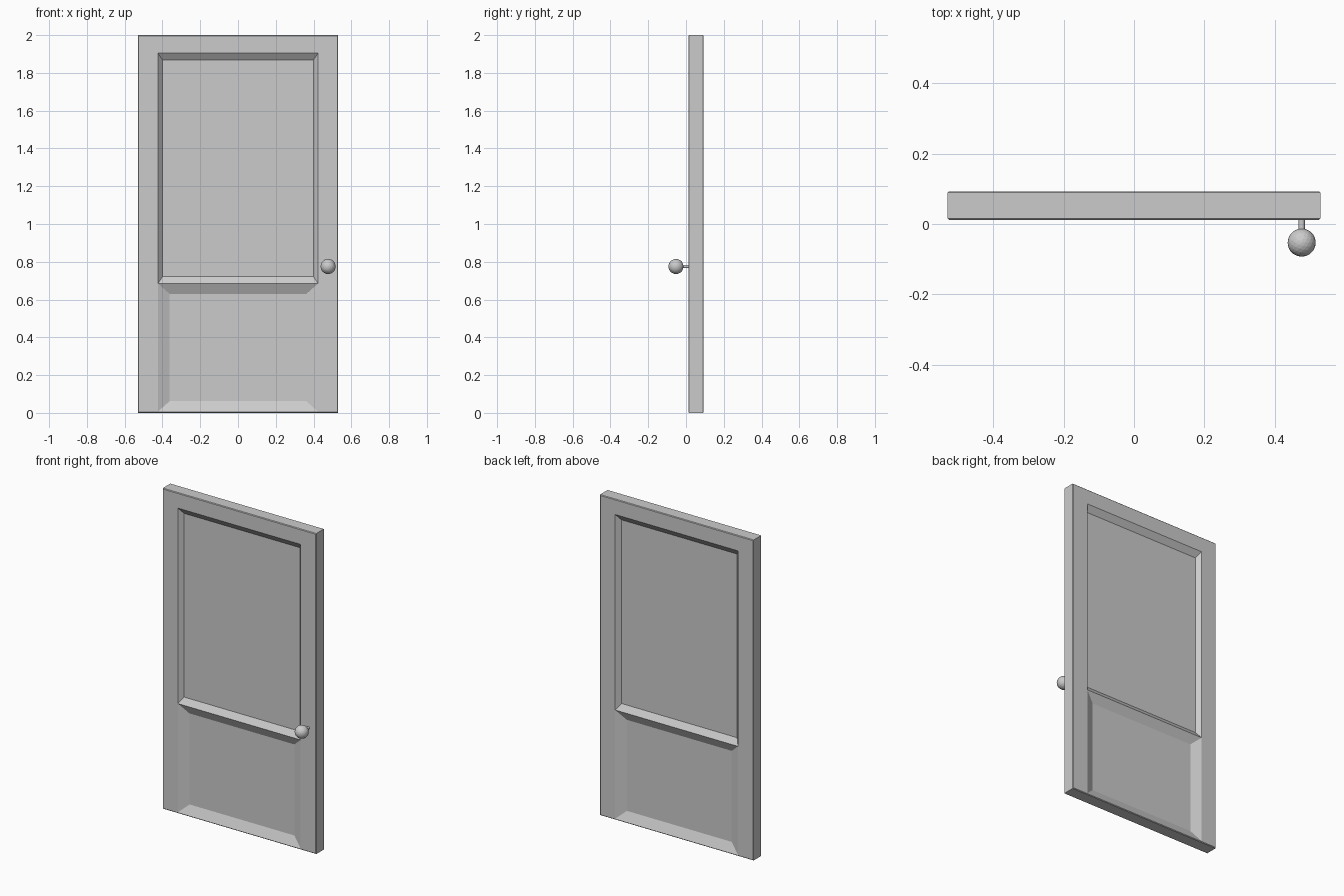
import bpy, bmesh, math

if "Cube" in bpy.data.objects:
    bpy.data.objects.remove(bpy.data.objects["Cube"])

FRONT, MID = 0.012, 0.0525      # front face and mid plane of the slab
HALF_W, HEIGHT = 0.53, 2.0
EDGE = 0.004                    # small chamfer around the slab
DEPTH = 0.027                   # panel recess


def link(name, bm):
    mesh = bpy.data.meshes.new(name)
    bm.to_mesh(mesh)
    bm.free()
    ob = bpy.data.objects.new(name, mesh)
    bpy.context.collection.objects.link(ob)
    return ob


# Front half of the door: grid of stiles, rails and two panel cells
bm = bmesh.new()
xs = [-HALF_W + EDGE, -0.424, 0.424, HALF_W - EDGE]
zs = [EDGE, 0.007, 0.685, 1.905, HEIGHT - EDGE]
grid = [[bm.verts.new((x, FRONT, z)) for x in xs] for z in zs]
cells = {}
for j in range(len(zs) - 1):
    for i in range(len(xs) - 1):
        cells[i, j] = bm.faces.new((grid[j][i], grid[j][i + 1],
                                    grid[j + 1][i + 1], grid[j + 1][i]))


def recess(face, mx, mz):
    """Push a panel cell inwards with sloping sides."""
    new = bmesh.ops.extrude_discrete_faces(bm, faces=[face])["faces"][0]
    c = new.calc_center_median()
    for v in new.verts:
        v.co.x += mx if v.co.x < c.x else -mx
        v.co.z += mz if v.co.z < c.z else -mz
        v.co.y += DEPTH


# Lower panel has wide slopes, upper panel narrow ones
border = [e for e in bm.edges if e.is_boundary]
recess(cells[1, 1], 0.062, 0.055)
recess(cells[1, 2], 0.025, 0.037)


# Chamfered rim, then the sides back to the mid plane
def extend(edges, grow, y):
    geom = bmesh.ops.extrude_edge_only(bm, edges=edges)["geom"]
    for v in (g for g in geom if isinstance(g, bmesh.types.BMVert)):
        v.co.y = y
        if grow:
            if abs(v.co.x) > HALF_W - 2 * EDGE:
                v.co.x = math.copysign(HALF_W, v.co.x)
            if v.co.z < EDGE * 1.1:
                v.co.z = 0
            elif v.co.z > HEIGHT - 2 * EDGE:
                v.co.z = HEIGHT
    return [g for g in geom if isinstance(g, bmesh.types.BMEdge) and g.is_boundary]


rim = extend(border, True, FRONT + EDGE)
extend(rim, False, MID)
bmesh.ops.translate(bm, verts=bm.verts, vec=(0, -MID, 0))
bmesh.ops.recalc_face_normals(bm, faces=bm.faces)
probe = min(bm.faces, key=lambda f: f.calc_center_median().y)
if probe.normal.y > 0:
    bmesh.ops.reverse_faces(bm, faces=bm.faces)
door = link("door_slab", bm)
door.location.y = MID
mirror = door.modifiers.new("back_half", "MIRROR")
mirror.use_axis = (False, True, False)

# Knob and its stem
bpy.ops.mesh.primitive_ico_sphere_add(subdivisions=3, radius=0.04,
                                      location=(0.477, -0.053, 0.775))
bpy.context.object.name = "door_knob"
bpy.ops.mesh.primitive_cylinder_add(vertices=16, radius=0.009, depth=0.05,
                                    location=(0.477, -0.008, 0.775),
                                    rotation=(math.pi / 2, 0, 0))
bpy.context.object.name = "knob_stem"
bpy.ops.object.shade_smooth_by_angle()
